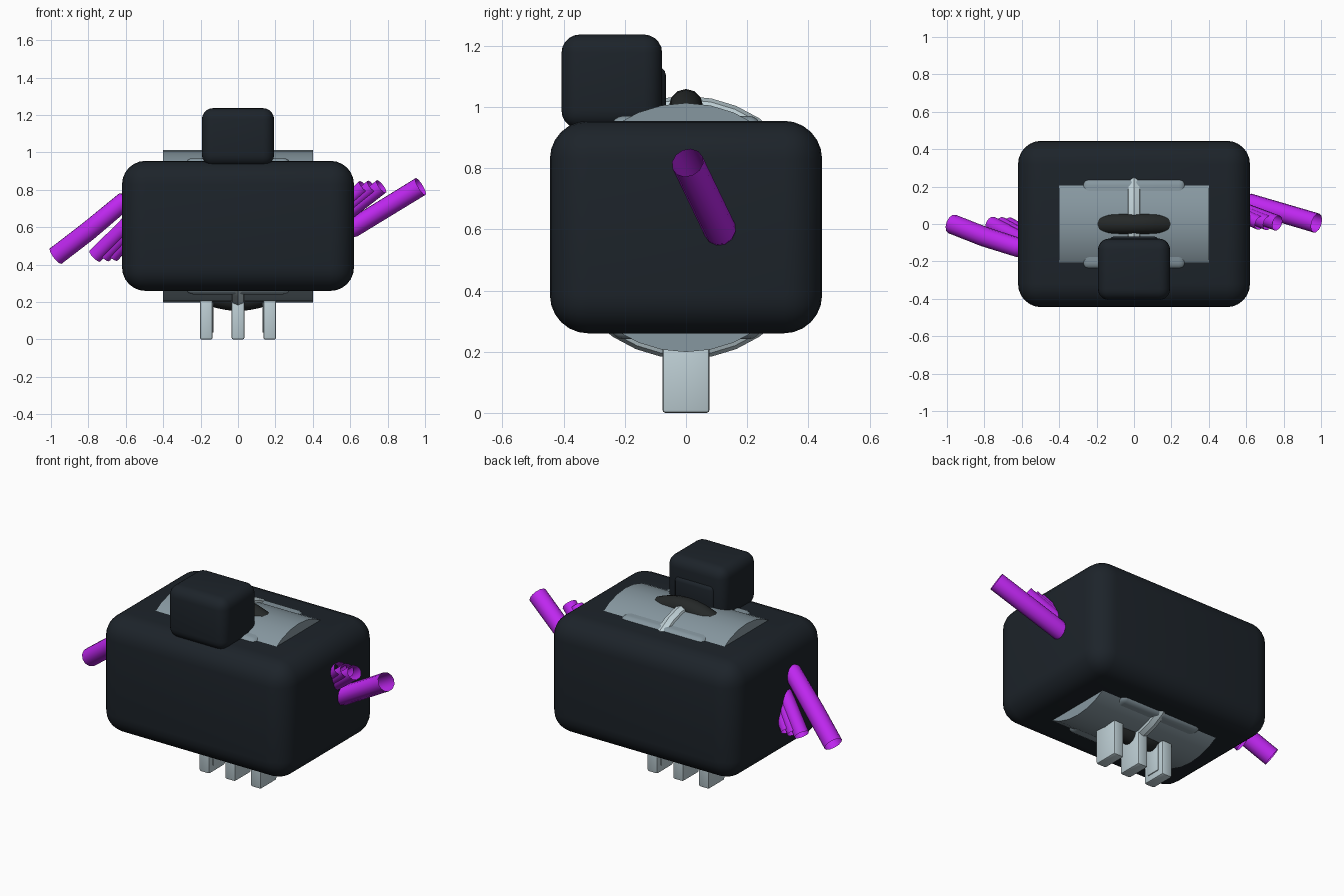
import bpy
from math import pi, radians

if "Cube" in bpy.data.objects:
    bpy.data.objects.remove(bpy.data.objects["Cube"])


def material(name, rgb):
    m = bpy.data.materials.new(name)
    m.diffuse_color = (*rgb, 1)
    m.use_nodes = True
    m.node_tree.nodes["Principled BSDF"].inputs["Base Color"].default_value = m.diffuse_color
    return m


DARK = material("dark_shell", (0.012, 0.017, 0.023))
BLACK = material("dark_rubber", (0.018, 0.021, 0.021))
STEEL = material("steel", (0.24, 0.31, 0.35))
PALE = material("pale_metal", (0.52, 0.63, 0.67))
PURPLE = material("purple", (0.52, 0.02, 0.87))


def finish(name, mat, angle=35):
    ob = bpy.context.object
    ob.name = name
    ob.data.materials.append(mat)
    bpy.ops.object.shade_smooth_by_angle(angle=radians(angle))
    return ob


def box(name, lo, hi, bevel, mat, segments=5):
    """Rounded box between two corners."""
    centre = [(a + b) / 2 for a, b in zip(lo, hi)]
    bpy.ops.mesh.primitive_cube_add(size=1, location=centre)
    ob = bpy.context.object
    ob.scale = [b - a for a, b in zip(lo, hi)]
    bpy.ops.object.transform_apply(location=False, rotation=False, scale=True)
    mod = ob.modifiers.new("round", "BEVEL")
    mod.width, mod.segments = bevel, segments
    bpy.ops.object.modifier_apply(modifier="round")
    return finish(name, mat)


MID = 0.606  # height of the shared centre line

# Main shell and the small block on top
box("body_shell", (-0.62, -0.445, 0.26), (0.62, 0.445, 0.955), 0.125, DARK, 6)
box("top_block", (-0.193, -0.407, 0.928), (0.193, -0.078, 1.237), 0.06, DARK)
box("top_block_panel", (-0.13, -0.13, 0.96), (0.13, -0.066, 1.13), 0.025, DARK, 3)

# Drum through the shell, with the inner housing showing along its sides
bpy.ops.mesh.primitive_cylinder_add(vertices=32, radius=0.407, depth=0.8,
                                    location=(0, 0, MID), rotation=(0, pi / 2, 0))
finish("drum", STEEL)
box("inner_housing", (-0.28, -0.245, MID - 0.365), (0.28, 0.245, MID + 0.365),
    0.04, STEEL, 4)

# Crossed rings
bpy.ops.mesh.primitive_torus_add(major_radius=0.397, minor_radius=0.056,
                                 major_segments=48, minor_segments=12,
                                 location=(0, 0, MID), rotation=(pi / 2, 0, 0))
finish("dark_ring", BLACK)
bpy.ops.mesh.primitive_torus_add(major_radius=0.39, minor_radius=0.04,
                                 major_segments=32, minor_segments=8,
                                 location=(0, 0, MID), rotation=(0, pi / 2, 0))
finish("pale_ring", PALE)

# Three flat legs, the outer two with a thin inner rib
for label, x in (("left", -0.17), ("middle", 0), ("right", 0.17)):
    box("leg_" + label, (x - 0.034, -0.077, 0), (x + 0.034, 0.077, 0.25), 0.01, PALE, 2)
    if x:
        r = x - 0.02 * (1 if x > 0 else -1)
        box("leg_rib_" + label, (r - 0.02, -0.045, 0.035), (r + 0.02, 0.045, 0.25),
            0.008, PALE, 2)

# Bent tubes through the shell, shorter copies sharing the same path
PATH = [(-0.973, 0, 0.447), (-0.8, -0.068, 0.58), (-0.62, -0.125, 0.73),
        (-0.3, -0.1, 0.74), (0.3, 0.1, 0.55), (0.62, 0.11, 0.6), (0.976, 0.005, 0.818)]
for i, (stretch, radius) in enumerate(((1, 0.053), (0.785, 0.042),
                                       (0.735, 0.04), (0.69, 0.038))):
    cu = bpy.data.curves.new("tube", "CURVE")
    cu.dimensions = "3D"
    cu.bevel_depth, cu.bevel_resolution = radius, 4
    sp = cu.splines.new("POLY")
    sp.points.add(len(PATH) - 1)
    for p, (x, y, z) in zip(sp.points, PATH):
        p.co = (x * stretch, y, z, 1)
    ob = bpy.data.objects.new("tube_%d" % (i + 1), cu)
    bpy.context.collection.objects.link(ob)
    cu.materials.append(PURPLE)
